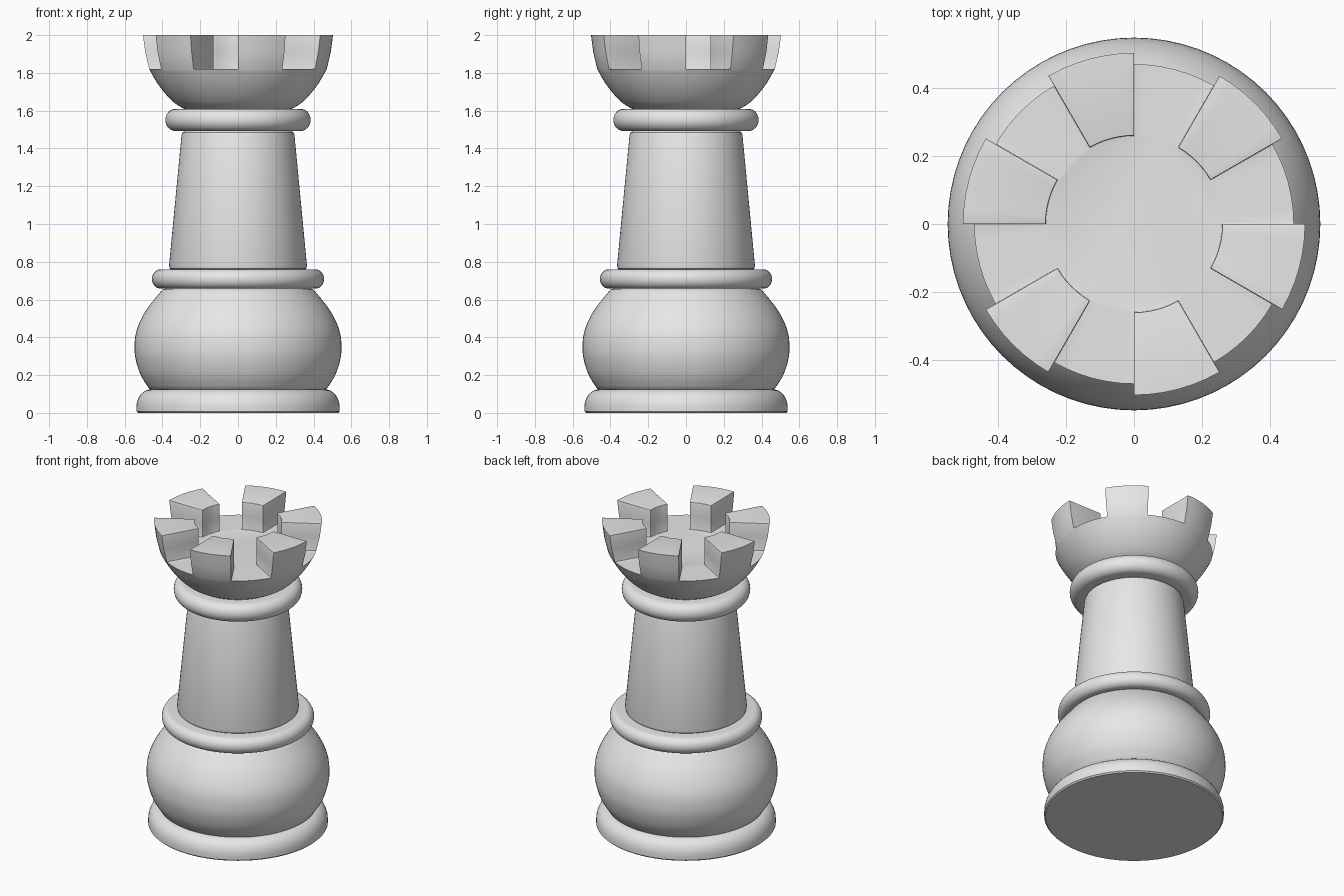
import bpy, bmesh
from math import cos, sin, pi, radians, hypot
from mathutils import Vector

SEGMENTS = 72

old = bpy.data.objects.get("Cube")
if old:
    bpy.data.objects.remove(old, do_unlink=True)

grey = bpy.data.materials.new("plain grey")
grey.use_nodes = True
colour = (0.8, 0.8, 0.8, 1)
grey.diffuse_color = colour
grey.node_tree.nodes["Principled BSDF"].inputs["Base Color"].default_value = colour


def smooth_curve(points, steps=4):
    """Refine a (radius, height) profile with a Catmull-Rom curve."""
    p = [Vector(q) for q in points]
    p = [2 * p[0] - p[1]] + p + [2 * p[-1] - p[-2]]
    out = []
    for a, b, c, d in zip(p, p[1:], p[2:], p[3:]):
        for i in range(steps):
            t = i / steps
            out.append((2 * b + (c - a) * t + (2 * a - 5 * b + 4 * c - d) * t**2
                        + (3 * b - a - 3 * c + d) * t**3) / 2)
    return out + [p[-2]]


def arc(radius, height, rx, rz, start, end, steps=8):
    """Quarter or half round as (radius, height) points, angles in degrees."""
    angles = [radians(start + (end - start) * i / steps) for i in range(steps + 1)]
    return [(radius + rx * cos(a), height + rz * sin(a)) for a in angles]


def lathe(profile):
    """Closed solid of revolution; returns the bmesh."""
    bm = bmesh.new()
    rings = [[bm.verts.new((r * cos(2 * pi * i / SEGMENTS), r * sin(2 * pi * i / SEGMENTS), z))
              for i in range(SEGMENTS)] for r, z in profile]
    for low, high in zip(rings, rings[1:]):
        for i in range(SEGMENTS):
            j = (i + 1) % SEGMENTS
            bm.faces.new((low[i], low[j], high[j], high[i]))
    bm.faces.new(rings[0][::-1])
    bm.faces.new(rings[-1])
    return bm


def finish(name, bm):
    bmesh.ops.recalc_face_normals(bm, faces=bm.faces)
    mesh = bpy.data.meshes.new(name)
    bm.to_mesh(mesh)
    bm.free()
    mesh.materials.append(grey)
    obj = bpy.data.objects.new(name, mesh)
    bpy.context.collection.objects.link(obj)
    bpy.ops.object.select_all(action='DESELECT')
    obj.select_set(True)
    bpy.context.view_layer.objects.active = obj
    bpy.ops.object.shade_smooth_by_angle(angle=radians(35))


# Foot, belly, collars and shaft
finish("foot", lathe([(0.53, 0), (0.538, 0.008)] + arc(0.46, 0.03, 0.078, 0.095, 0, 90)))
finish("belly", lathe([(0.46, 0.122)] + smooth_curve(
    [(0.472, 0.13), (0.515, 0.2), (0.541, 0.28), (0.548, 0.345), (0.541, 0.42),
     (0.516, 0.49), (0.475, 0.56), (0.415, 0.635)]) + [(0.4, 0.652), (0.38, 0.66)]))
finish("lower_collar", lathe(arc(0.41, 0.709, 0.046, 0.051, -90, 90, 16)))
finish("shaft", lathe([(0.35, 0.755), (0.362, 0.765), (0.365, 0.78),
                       (0.299, 1.47), (0.294, 1.485), (0.28, 1.495)]))
finish("upper_collar", lathe(arc(0.33, 1.551, 0.055, 0.059, -90, 90, 16)))

# Crown: bowl with a flat floor, from which six battlements are raised
INNER, FLOOR = 0.26, 1.82
crown = lathe([(0.27, 1.605)] + smooth_curve(
    [(0.29, 1.612), (0.335, 1.64), (0.385, 1.69), (0.43, 1.75), (0.47, FLOOR)])
    + [(INNER, FLOOR)])
crown.normal_update()
per_block = SEGMENTS // 12
rim = [f for f in crown.faces if len(f.verts) == 4
       and all(abs(v.co.z - FLOOR) < 1e-4 for v in f.verts)]
for block in range(6):
    first = per_block * (2 * block + 1)
    faces = rim[first:first + per_block]
    for outer, height in ((0.491, 1.91), (0.503, 2.0)):
        geom = bmesh.ops.extrude_face_region(crown, geom=faces)["geom"]
        bmesh.ops.delete(crown, geom=faces, context='FACES_ONLY')
        faces = [g for g in geom if isinstance(g, bmesh.types.BMFace)]
        for v in {v for f in faces for v in f.verts}:
            reach = hypot(v.co.x, v.co.y)
            scale = outer / reach if reach > 0.4 else 1
            v.co = (v.co.x * scale, v.co.y * scale, height)

# Round every battlement edge except those on the outer skin
bmesh.ops.recalc_face_normals(crown, faces=crown.faces)
soft = [e for e in crown.edges if e.is_manifold and e.calc_face_angle() > radians(40)
        and min(hypot(v.co.x, v.co.y) for v in e.verts) < 0.4
        and min(v.co.z for v in e.verts) > FLOOR - 0.01]
bmesh.ops.bevel(crown, geom=soft, offset=0.01, offset_type='OFFSET', segments=3,
                profile=0.5, affect='EDGES', clamp_overlap=True)
finish("crown", crown)
